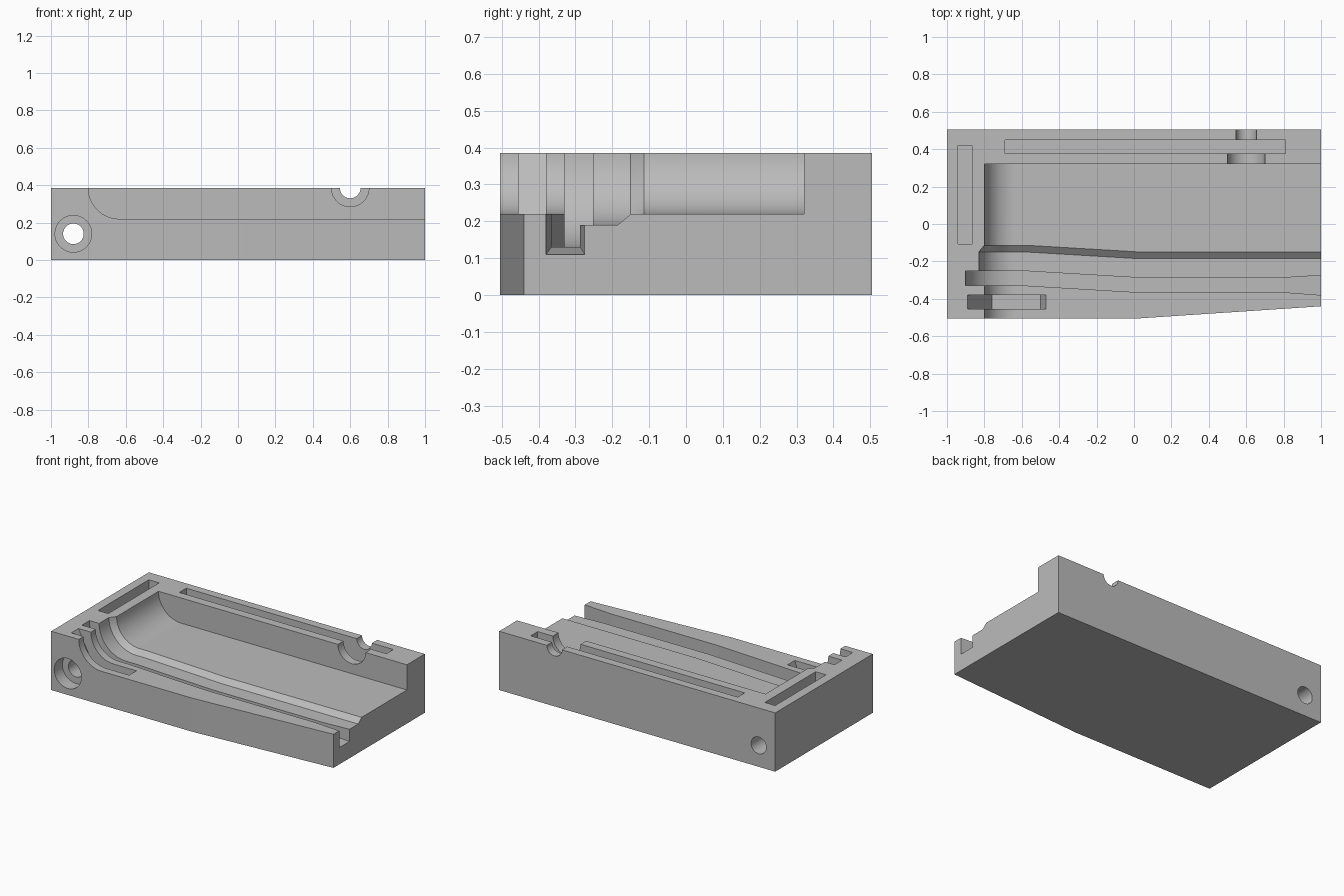
import bpy, bmesh, math
from mathutils import Matrix

if "Cube" in bpy.data.objects:
    bpy.data.objects.remove(bpy.data.objects["Cube"], do_unlink=True)

TOP, OVER = 0.385, 0.5          # top of the block, top of the cutters
CX = -0.635                     # centre of the curved end wall
FLAT_X = (-0.57, 0.02, 0.8, 1.1)

grey = bpy.data.materials.new("plain grey")
grey.use_nodes = True
grey.diffuse_color = (0.5, 0.5, 0.5, 1)
grey.node_tree.nodes["Principled BSDF"].inputs["Base Color"].default_value = (0.5, 0.5, 0.5, 1)


def make_object(name, bm):
    bmesh.ops.recalc_face_normals(bm, faces=bm.faces)
    mesh = bpy.data.meshes.new(name)
    bm.to_mesh(mesh)
    bm.free()
    mesh.materials.append(grey)
    obj = bpy.data.objects.new(name, mesh)
    bpy.context.collection.objects.link(obj)
    return obj


def prism(name, outline, direction):
    bm = bmesh.new()
    face = bm.faces.new([bm.verts.new(p) for p in outline])
    ext = bmesh.ops.extrude_face_region(bm, geom=[face])
    verts = [v for v in ext["geom"] if isinstance(v, bmesh.types.BMVert)]
    bmesh.ops.translate(bm, verts=verts, vec=direction)
    return make_object(name, bm)


def box(name, x0, x1, y0, y1, z0, z1=OVER):
    return prism(name, [(x0, y0, z0), (x1, y0, z0), (x1, y1, z0), (x0, y1, z0)], (0, 0, z1 - z0))


def bore(name, x, z, radius, y0, y1):
    bm = bmesh.new()
    bmesh.ops.create_cone(bm, cap_ends=True, segments=128, radius1=radius, radius2=radius,
                          depth=y1 - y0,
                          matrix=Matrix.Translation((x, (y0 + y1) / 2, z)) @ Matrix.Rotation(math.pi / 2, 4, 'X'))
    return make_object(name, bm)


def track(radius, depth, segments=30):
    """Curved end wall that runs into a flat floor."""
    pts = []
    for i in range(segments + 1):
        a = math.pi / 2 * i / segments
        pts.append((CX - radius * math.cos(a), TOP - depth * math.sin(a)))
    return pts + [(x, TOP - depth) for x in FLAT_X]


def bend(x):
    """Sideways drift of the track towards the curved end."""
    return 0.035 * min(1, max(0, (0.02 - x) / 0.59))


def channel(name, layers):
    """Solid above a set of tracks; each layer is (points, y rule)."""
    bm = bmesh.new()
    low = [[bm.verts.new((x, y(x), z)) for x, z in pts] for pts, y in layers]
    high = [[bm.verts.new((x, y(x), OVER)) for x, z in pts] for pts, y in layers]
    rows, cols = len(layers), len(low[0])
    for grid in (low, high):
        for j in range(rows - 1):
            for i in range(cols - 1):
                bm.faces.new((grid[j][i], grid[j][i + 1], grid[j + 1][i + 1], grid[j + 1][i]))
    for j in (0, rows - 1):
        for i in range(cols - 1):
            bm.faces.new((low[j][i], low[j][i + 1], high[j][i + 1], high[j][i]))
    for i in (0, cols - 1):
        for j in range(rows - 1):
            bm.faces.new((low[j][i], low[j + 1][i], high[j + 1][i], high[j][i]))
    return make_object(name, bm)


# Block with a tapered front
body = prism("mould_block", [(-1, -0.505, 0), (0.02, -0.505, 0), (1, -0.44, 0),
                             (1, 0.505, 0), (-1, 0.505, 0)], (0, 0, TOP))

cutters = []

# Main recess, open at the front and right-hand end
main = track(0.165, 0.165)
cutters.append(channel("recess_cutter", [(main, lambda x: -0.7), (main, lambda x: 0.32)]))

# Shallow step with a sloped back edge
step = track(0.195, 0.195)
edge = track(0.16, 0.16)
cutters.append(channel("step_cutter", [(step, lambda x: -0.32 + bend(x)),
                                       (step, lambda x: -0.185 + bend(x)),
                                       (edge, lambda x: -0.143 + bend(x))]))

# Narrow deep groove, flared at its open end
def flare(x):
    return max(0, x - 0.8) / 0.2

groove = [(x, z - 0.02 * flare(x)) for x, z in track(0.265, 0.255)]
cutters.append(channel("groove_cutter", [(groove, lambda x: -0.365 + bend(x) - 0.015 * flare(x)),
                                         (groove, lambda x: -0.287 + bend(x) + 0.012 * flare(x))]))

# Front pocket with sloped ends
cutters.append(prism("pocket_cutter", [(-0.89, -0.455, OVER), (-0.89, -0.455, TOP), (-0.76, -0.455, 0.13),
                                       (-0.5, -0.455, 0.13), (-0.47, -0.455, 0.22),
                                       (-0.47, -0.455, OVER)], (0, 0.075, 0)))

# Straight slots in the rims
cutters.append(box("back_slot_cutter", -0.69, 0.81, 0.378, 0.45, 0.22))
cutters.append(box("side_slot_cutter", -0.94, -0.865, -0.107, 0.42, 0.22))

# Long bolt hole and the half-round notch, each with a wider mouth
cutters.append(bore("bolt_hole_cutter", -0.88, 0.14, 0.055, -0.7, 0.7))
cutters.append(bore("bolt_mouth_cutter", -0.88, 0.14, 0.098, -0.7, -0.42))
cutters.append(bore("notch_cutter", 0.6, TOP, 0.055, 0.3, 0.7))
cutters.append(bore("notch_mouth_cutter", 0.6, TOP, 0.1, 0.3, 0.379))

bpy.context.view_layer.objects.active = body
for cutter in cutters:
    mod = body.modifiers.new(cutter.name, 'BOOLEAN')
    mod.operation = 'DIFFERENCE'
    mod.solver = 'EXACT'
    mod.object = cutter
    bpy.ops.object.modifier_apply(modifier=mod.name)
    bpy.data.objects.remove(cutter, do_unlink=True)

# Smooth curves, crisp edges
bpy.ops.object.select_all(action='DESELECT')
body.select_set(True)
bpy.ops.object.shade_smooth_by_angle(angle=math.radians(3.3))
